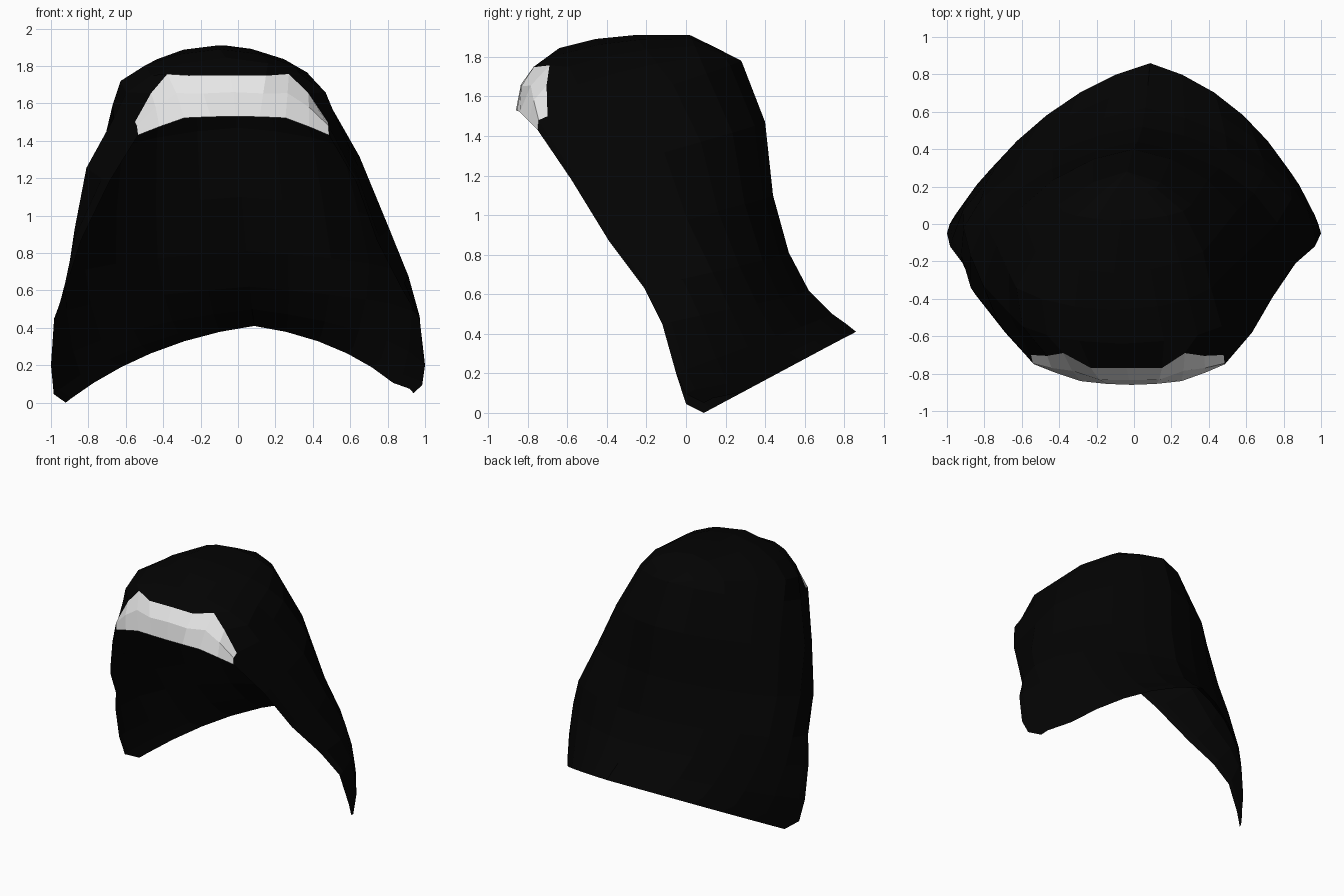
import bpy, bmesh, math
from mathutils import Vector

cube = bpy.data.objects.get("Cube")
if cube:
    bpy.data.objects.remove(cube)


def make_material(name, color):
    mat = bpy.data.materials.new(name)
    mat.use_nodes = True
    mat.diffuse_color = color
    mat.node_tree.nodes["Principled BSDF"].inputs["Base Color"].default_value = color
    return mat


# Each level: front rim point, back seam (y, z), front bulge, back width, back drop
levels = [
    ((.93, .09, .00), (.86, .41), -.22, .38, .10),
    ((.985, .00, .045), (.81, .45), -.19, .39, .10),
    ((1.0, -.05, .20), (.74, .50), -.14, .41, .10),
    ((.975, -.12, .45), (.62, .62), -.01, .44, .08),
    ((.89, -.21, .63), (.52, .81), .17, .45, .06),
    ((.79, -.39, .87), (.44, 1.1), .23, .44, .05),
    ((.66, -.58, 1.18), (.40, 1.47), .25, .43, .05),
    ((.51, -.75, 1.43), (.28, 1.78), .27, .38, .06),
]
# Centre line from the front rim over the crown to the back (y, z)
crown = [(-.86, 1.53), (-.835, 1.66), (-.77, 1.75), (-.64, 1.845), (-.46, 1.89),
         (-.26, 1.91), (.02, 1.91), (.15, 1.847), (.28, 1.78)]
steps = [0, .02, .04, .18, .34, .5, .67, .84, 1]
# Front band from its end to near the centre: lower edge, upper edge
band = [((.51, -.75, 1.43), (.515, -.70, 1.5)),
        ((.40, -.795, 1.475), (.42, -.705, 1.655)),
        ((.27, -.84, 1.522), (.325, -.69, 1.757)),
        ((.13, -.855, 1.528), (.19, -.77, 1.748))]
BAND_COLUMNS = 2


def side_curve(front, back, bulge, width, drop):
    """Bezier sweep from the front rim round to the back seam."""
    a, d = Vector(front), Vector((0, *back))
    mid = (a + d) / 2
    b = Vector((a.x + bulge, mid.y, mid.z))
    c = Vector((width, d.y - drop, d.z - drop / 2))
    return [a * (1 - t)**3 + b * 3 * t * (1 - t)**2 + c * 3 * t * t * (1 - t) + d * t**3
            for t in steps]


def crown_curve(side, angle):
    """Arch between the uppermost side curve and the centre line."""
    up, out = math.sin(angle), max(math.cos(angle), 0)**1.12
    return [Vector((s.x * out, s.y + (y - s.y) * up, s.z + (z - s.z) * up))
            for s, (y, z) in zip(side, crown)]


rows = [side_curve(*level) for level in levels]
top = len(rows) - 1
rows += [crown_curve(rows[top], math.radians(a)) for a in (25, 45, 65, 90)]

# Fit the front of the crown to the band, with a slight crease along its middle
for row, (low, high) in zip(rows[top:], band):
    low, high = Vector(low), Vector(high)
    row[:BAND_COLUMNS + 1] = [low, (low + high) / 2 + Vector((0, -.02, .015)), high]

# Both halves of the hood, with the front band faces marked
bm = bmesh.new()
for sign in (1, -1):
    grid = [[bm.verts.new((p.x * sign, p.y, p.z)) for p in row] for row in rows]
    for r in range(len(rows) - 1):
        for c in range(len(steps) - 1):
            quad = [grid[r][c], grid[r][c + 1], grid[r + 1][c + 1], grid[r + 1][c]]
            face = bm.faces.new(quad if sign > 0 else quad[::-1])
            face.material_index = int(r >= top and c < BAND_COLUMNS)
bmesh.ops.remove_doubles(bm, verts=bm.verts, dist=.0005)

# Shorter left tip, tail swept to the left, crown and front edges leaning to the right
for v in bm.verts:
    x, y, z = v.co
    if x > .9 and z < .07:
        v.co.z += .05
    v.co.x += .1 * max(y, 0) - .06 * max(z - .7, 0)
    v.co.x += .15 * max(-y - .62, 0) - .2 * max(.25 - abs(y + .33), 0)

mesh = bpy.data.meshes.new("hood")
bm.to_mesh(mesh)
bm.free()
mesh.materials.append(make_material("black cloth", (.001, .001, .001, 1)))
mesh.materials.append(make_material("pale band", (.8, .8, .8, 1)))
hood = bpy.data.objects.new("hood", mesh)
bpy.context.collection.objects.link(hood)
